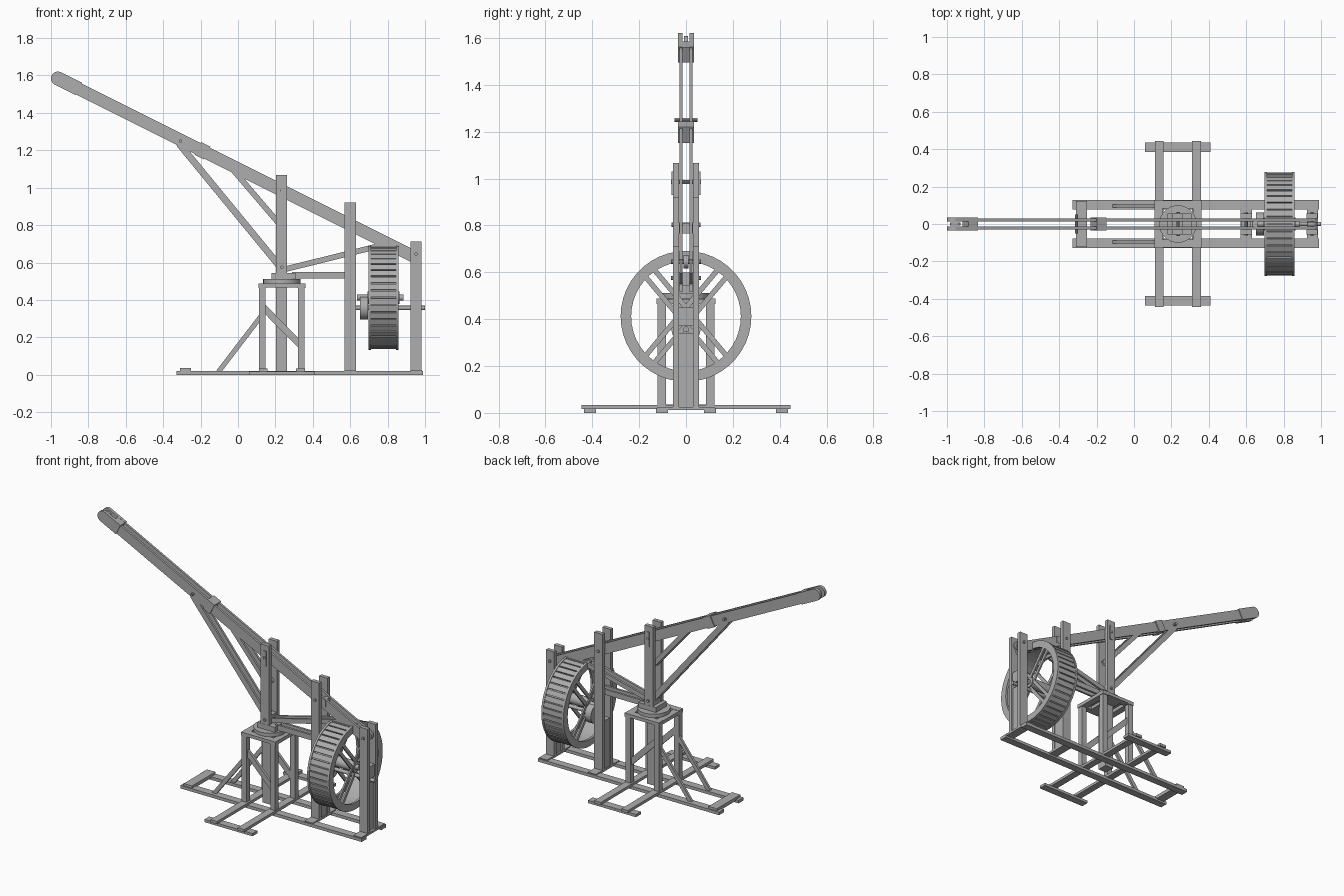
import bpy, math
from mathutils import Vector, Matrix

wood = bpy.data.materials.new("weathered_grey_wood")
wood.diffuse_color = (0.42, 0.42, 0.42, 1)


def mesh_object(name, verts, faces):
    me = bpy.data.meshes.new(name)
    me.from_pydata(verts, [], faces)
    me.materials.append(wood)
    ob = bpy.data.objects.new(name, me)
    bpy.context.collection.objects.link(ob)
    return ob


BOX_FACES = [(0, 1, 3, 2), (4, 6, 7, 5), (0, 4, 5, 1), (2, 3, 7, 6), (0, 2, 6, 4), (1, 5, 7, 3)]


def box(name, x0, x1, y0, y1, z0, z1):
    return mesh_object(name, [(x, y, z) for x in (x0, x1) for y in (y0, y1) for z in (z0, z1)], BOX_FACES)


def slab(name, a, b, height, y, thick):
    """Board in the xz plane running from a to b, centred on y."""
    a, b = Vector((a[0], 0, a[1])), Vector((b[0], 0, b[1]))
    d = (b - a).normalized()
    n = Vector((-d.z, 0, d.x)) * height / 2
    v = [p + s * n + Vector((0, y + t * thick / 2, 0)) for p in (a, b) for t in (-1, 1) for s in (-1, 1)]
    return mesh_object(name, v, BOX_FACES)


def cyl(name, centre, r, length, axis, sides=16):
    bpy.ops.mesh.primitive_cylinder_add(vertices=sides, radius=r, depth=length, location=centre)
    ob = bpy.context.object
    ob.name = name
    ob.rotation_euler = {'X': (0, math.pi / 2, 0), 'Y': (math.pi / 2, 0, 0), 'Z': (0, 0, 0)}[axis]
    ob.data.materials.append(wood)
    bpy.ops.object.shade_smooth_by_angle(angle=math.radians(35))
    return ob


def ring(name, cx, cz, x0, x1, r0, r1, n):
    """Flat ring turned about the x axis."""
    v, f = [], []
    for i in range(n):
        c, s = math.cos(2 * math.pi * i / n), math.sin(2 * math.pi * i / n)
        v += [(x, r * c, cz + r * s) for x, r in ((x0, r0), (x0, r1), (x1, r1), (x1, r0))]
        j = (i + 1) % n
        f += [(4 * i + k, 4 * j + k, 4 * j + (k + 1) % 4, 4 * i + (k + 1) % 4) for k in range(4)]
    return mesh_object(name, v, f)


# --- Ground frame ---
for s in (-1, 1):
    y = 0.102 * s
    box("ground_rail", -0.33, 0.99, y - 0.025, y + 0.025, 0, 0.02)
    box("outrigger_foot", 0.06, 0.41, 0.41 * s - 0.025, 0.41 * s + 0.025, 0, 0.018)
for x in (0.135, 0.333):
    box("outrigger_beam", x - 0.024, x + 0.024, -0.445, 0.445, 0.016, 0.034)
for x in (-0.28, 0.6, 0.955):
    box("cross_tie", x - 0.03, x + 0.03, -0.122, 0.122, 0.012, 0.035 if x < 0 else 0.026)

# --- Tower ---
CX = 0.235
for s in (-1, 1):
    for x in (0.129, 0.338):
        box("tower_post", x - 0.018, x + 0.018, 0.103 * s - 0.018, 0.103 * s + 0.018, 0.02, 0.47)
    box("tower_top_rail", 0.11, 0.36, 0.105 * s - 0.021, 0.105 * s + 0.021, 0.467, 0.489)
    slab("tower_brace", (0.135, 0.36), (0.338, 0.155), 0.036, 0.1 * s, 0.018)
    slab("tower_outer_brace", (0.14, 0.335), (-0.105, 0.015), 0.026, 0.096 * s, 0.016)
for x in (0.131, 0.338):
    box("tower_top_tie", x - 0.022, x + 0.022, -0.125, 0.125, 0.464, 0.487)
box("tower_center_tie", 0.19, 0.28, -0.125, 0.125, 0.467, 0.488)
box("lower_mast", 0.202, 0.262, -0.034, 0.034, 0.015, 0.50)
cyl("turntable_disc", (CX, 0, 0.5), 0.1, 0.024, 'Z', 32)
box("turntable_block", 0.18, 0.308, -0.056, 0.056, 0.51, 0.545)

# --- Jib, along one straight line ---
def jib(x):
    return (x, 1.1025 - 0.5 * x)

for s in (-1, 1):
    y = 0.0215 * s
    slab("jib_board", jib(-0.96), jib(0.955), 0.066, y, 0.014)
    slab("main_strut", (-0.315, 1.235), (0.235, 0.565), 0.036, y, 0.014)
    slab("short_strut", (-0.03, 1.10), (0.235, 0.79), 0.03, y, 0.014)
    slab("rear_strut", (0.235, 0.56), (0.82, 0.705), 0.03, y, 0.014)
    box("horizontal_tie", 0.29, 0.6, y - 0.007, y + 0.007, 0.515, 0.55)
    # tip cheeks with rounded nose
    slab("tip_cheek", jib(-0.965), jib(-0.85), 0.074, 0.024 * s, 0.02)
    cyl("tip_nose", (-0.963, 0.024 * s, jib(-0.963)[1]), 0.037, 0.02, 'Y', 20)
    # paired upright boards
    for nm, x, z0, z1 in (("mast_board", 0.233, 0.53, 1.067), ("middle_post", 0.6, 0.02, 0.922),
                          ("rear_post", 0.952, 0.02, 0.712)):
        box(nm, x - 0.03, x + 0.03, 0.042 * s - 0.013, 0.042 * s + 0.013, z0, z1)
    box("mast_key", 0.228, 0.246, 0.057 * s - 0.004, 0.057 * s + 0.004, 0.93, 1.03)
slab("tip_block", jib(-0.9), jib(-0.85), 0.072, 0, 0.066)
cyl("tip_pulley", (-0.955, 0, jib(-0.955)[1]), 0.028, 0.018, 'Y', 20)
slab("jib_collar", jib(-0.215), jib(-0.165), 0.076, 0, 0.07)
box("jib_spacer", 0.63, 0.66, -0.03, 0.03, 0.765, 0.81)
box("mast_foot_block", 0.205, 0.26, -0.03, 0.03, 0.54, 0.60)
box("middle_post_filler", 0.575, 0.625, -0.03, 0.03, 0.02, 0.34)
box("rear_post_filler", 0.935, 0.97, -0.03, 0.03, 0.02, 0.34)
for x, z, w in ((-0.307, 1.25, 0.1), (0.235, 0.985, 0.13), (0.235, 0.575, 0.13),
                (0.6, 0.803, 0.124), (0.952, 0.645, 0.13)):
    cyl("cross_pin", (x, 0, z), 0.009, w, 'Y', 10)
cyl("rear_pulley", (0.952, 0, 0.645), 0.028, 0.02, 'Y', 20)

# --- Treadwheel ---
WZ, X0, X1 = 0.412, 0.70, 0.857
N = 44
for x in (X0 - 0.002, X1 - 0.012):
    ring("wheel_rim", 0, WZ, x, x + 0.014, 0.234, 0.279, N)
    for ang in (50, 130):
        for off in (-0.024, 0.024):
            a = math.radians(ang)
            bar = box("wheel_spoke", x + 0.002, x + 0.012, -0.247, 0.247, off - 0.011, off + 0.011)
            bar.data.transform(Matrix.Translation((0, 0, WZ)) @ Matrix.Rotation(a, 4, 'X'))
ring("wheel_drum", 0, WZ, X0 + 0.006, X1 - 0.006, 0.256, 0.266, N)
for i in range(N):
    plank = box("tread_plank", X0 + 0.005, X1 - 0.005, -0.016, 0.016, 0.262, 0.275)
    plank.data.transform(Matrix.Translation((0, 0, WZ)) @ Matrix.Rotation(2 * math.pi * (i + 0.5) / N, 4, 'X'))

# --- Axle, hub and winding drum ---
cyl("wheel_axle", (0.76, 0, WZ), 0.016, 0.25, 'X', 16)
cyl("wheel_hub", (0.778, 0, WZ), 0.034, 0.17, 'X', 20)
cyl("winding_drum", (0.673, 0, 0.357), 0.062, 0.044, 'X', 24)
cyl("drum_axle", (0.815, 0, 0.357), 0.012, 0.37, 'X', 12)
box("rear_bearing", 0.93, 0.975, -0.032, 0.032, 0.37, 0.45)
